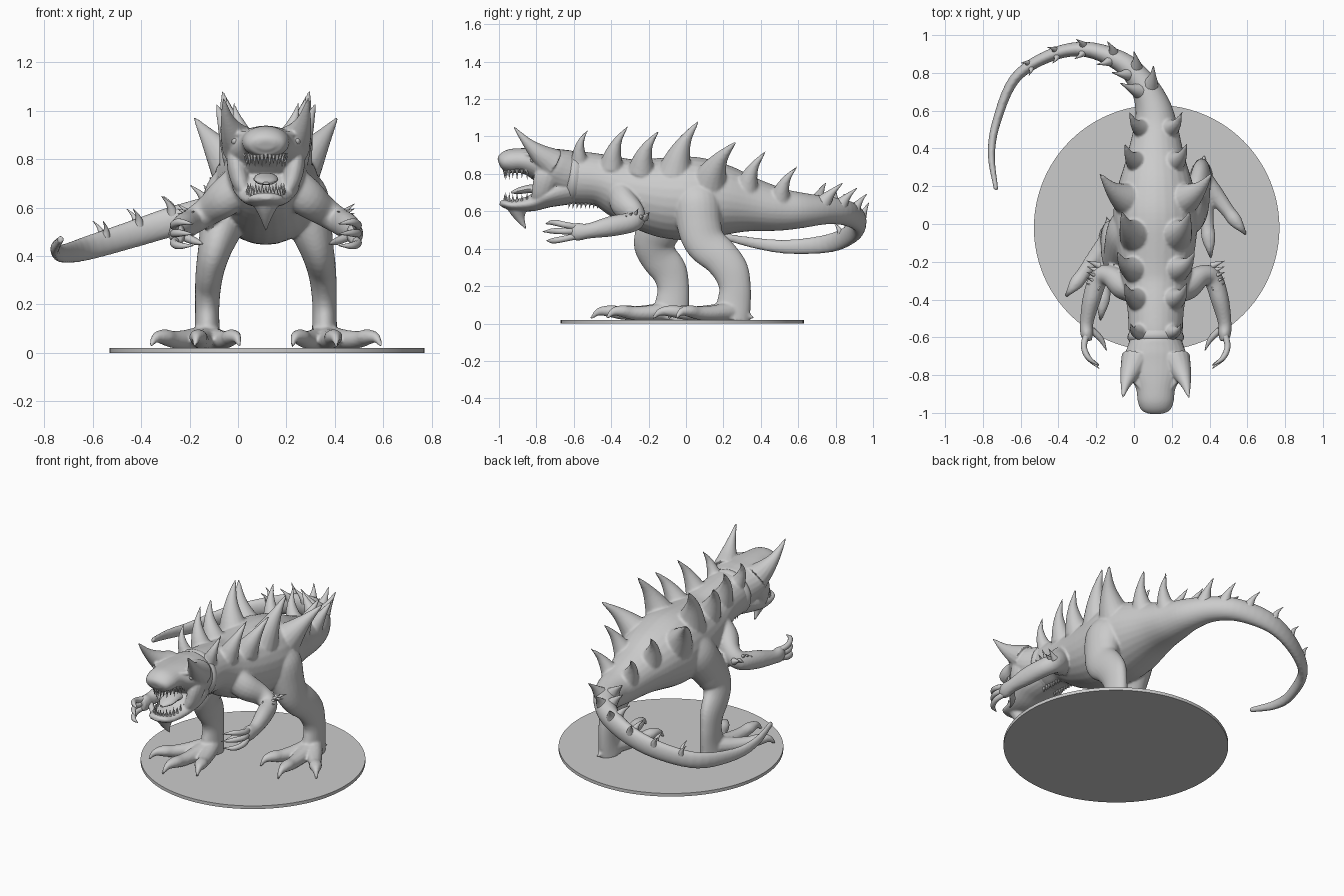
import bpy, bmesh, math
from mathutils import Vector

MID = 0.115          # x of the creature's centre plane
UP, BACK = Vector((0, 0, 1)), Vector((0, 1, 0))
SIDES = (("right", -1), ("left", 1))

default_cube = bpy.data.objects.get("Cube")
if default_cube:
    bpy.data.objects.remove(default_cube, do_unlink=True)

grey = bpy.data.materials.new("plain_grey")
grey.use_nodes = True
grey.diffuse_color = (0.6, 0.6, 0.6, 1)
grey.node_tree.nodes["Principled BSDF"].inputs["Base Color"].default_value = (0.6, 0.6, 0.6, 1)


def finish(name, bm, angle=50, fuse=0):
    """Make a smooth shaded object; fuse melts overlapping pieces into one skin."""
    bmesh.ops.recalc_face_normals(bm, faces=bm.faces)
    mesh = bpy.data.meshes.new(name)
    bm.to_mesh(mesh)
    bm.free()
    mesh.materials.append(grey)
    obj = bpy.data.objects.new(name, mesh)
    bpy.context.collection.objects.link(obj)
    bpy.ops.object.select_all(action="DESELECT")
    obj.select_set(True)
    bpy.context.view_layer.objects.active = obj
    if fuse:
        remesh = obj.modifiers.new("fuse", "REMESH")
        remesh.mode = "VOXEL"
        remesh.voxel_size = fuse
        soften = obj.modifiers.new("soften", "SMOOTH")
        soften.factor = 0.5
        soften.iterations = 4
        for modifier in ("fuse", "soften"):
            bpy.ops.object.modifier_apply(modifier=modifier)
    bpy.ops.object.shade_smooth_by_angle(angle=math.radians(angle))


def spline(points, steps):
    """Smooth curve through points of any dimension."""
    pts = [Vector(p) for p in points]
    pts = [2 * pts[0] - pts[1]] + pts + [2 * pts[-1] - pts[-2]]
    out = []
    for a, b, c, d in zip(pts, pts[1:], pts[2:], pts[3:]):
        for i in range(steps):
            t = i / steps
            out.append(b + (c - a) * (t / 2) + (2 * a - 5 * b + 4 * c - d) * (t * t / 2)
                       + (3 * b - 3 * c + d - a) * (t ** 3 / 2))
    return out + [pts[-2]]


def frames(points, steps, ref):
    """Centre, sideways axis, other axis and both radii along a path."""
    rows = spline(points, steps)
    centres = [Vector(r[:3]) for r in rows]
    for i, row in enumerate(rows):
        tangent = centres[min(i + 1, len(rows) - 1)] - centres[max(i - 1, 0)]
        across = tangent.cross(ref).normalized()
        yield centres[i], across, across.cross(tangent).normalized(), row[3], row[4]


def loft(bm, points, ref=UP, steps=5, sides=20):
    """Skin elliptical rings; each point is x, y, z, half width, half height."""
    rings = []
    for centre, across, over, wide, high in frames(points, steps, ref):
        rings.append([bm.verts.new(centre + across * max(wide, 0.001) * math.cos(a)
                                   + over * max(high, 0.001) * math.sin(a))
                      for a in (2 * math.pi * k / sides for k in range(sides))])
    for low, top in zip(rings, rings[1:]):
        for k in range(sides):
            n = (k + 1) % sides
            bm.faces.new((low[k], low[n], top[n], top[k]))
    bm.faces.new(rings[0])
    bm.faces.new(rings[-1])


def spike(bm, base, tip, radius, bend=(0, 0, 0), sides=12):
    """A flared, tapering thorn, bowed sideways by bend."""
    base, tip, bend = Vector(base), Vector(tip), Vector(bend)
    ref = BACK if abs((tip - base).normalized().y) < 0.8 else UP
    loft(bm, [(*(base.lerp(tip, t) + bend * bow), radius * r, radius * r)
              for t, bow, r in ((0, 0, 1.15), (0.3, 0.8, 0.75), (0.62, 0.9, 0.38), (1, 0, 0.06))],
         ref=ref, steps=4, sides=sides)


def across(side, d, *rest):
    return (MID + side * d, *rest)


# Round stand
bm = bmesh.new()
bmesh.ops.create_cone(bm, cap_ends=True, segments=96, radius1=0.65, radius2=0.65, depth=0.02)
bmesh.ops.translate(bm, verts=bm.verts, vec=(0.12, -0.02, 0.01))
finish("round_stand", bm, 30)

# Trunk and the curling tail
trunk = [(MID, -0.72, 0.79, 0.11, 0.1), (MID, -0.6, 0.78, 0.14, 0.14),
         (MID, -0.45, 0.765, 0.15, 0.14), (MID, -0.3, 0.71, 0.18, 0.175),
         (MID, -0.12, 0.675, 0.21, 0.215), (MID, 0.05, 0.668, 0.225, 0.222),
         (MID, 0.2, 0.658, 0.2, 0.192), (MID, 0.35, 0.635, 0.155, 0.145),
         (MID, 0.5, 0.61, 0.12, 0.115)]
tail = [(0.1, 0.62, 0.605, 0.095, 0.095), (0.04, 0.75, 0.605, 0.07, 0.075),
        (-0.07, 0.86, 0.59, 0.055, 0.068), (-0.26, 0.925, 0.545, 0.04, 0.062),
        (-0.45, 0.89, 0.485, 0.033, 0.056), (-0.63, 0.77, 0.43, 0.028, 0.05),
        (-0.725, 0.55, 0.41, 0.023, 0.038), (-0.755, 0.37, 0.43, 0.019, 0.029),
        (-0.73, 0.18, 0.47, 0.012, 0.016)]

# Back spikes: base, tip, radius, as distances from the centre plane
back_spikes = [((0.08, -0.57, 0.87), (0.135, -0.52, 1.04), 0.04),
               ((0.09, -0.4, 0.84), (0.165, -0.31, 1.055), 0.058),
               ((0.11, -0.24, 0.82), (0.205, -0.145, 1.03), 0.065),
               ((0.1, -0.06, 0.81), (0.18, 0.065, 1.08), 0.085),
               ((0.12, 0.12, 0.74), (0.295, 0.265, 0.97), 0.095),
               ((0.08, 0.32, 0.7), (0.165, 0.425, 0.92), 0.065),
               ((0.055, 0.5, 0.65), (0.14, 0.595, 0.84), 0.055)]

# Leg for a left foot that stands behind; the right foot strides forward
stride = {"left": 0.0, "right": -0.33}
leg = [(0.13, 0.05, 0.75, 0.06, 0.09), (0.155, 0.06, 0.65, 0.1, 0.125),
       (0.185, 0.072, 0.52, 0.088, 0.118), (0.21, 0.105, 0.43, 0.07, 0.11),
       (0.228, 0.185, 0.355, 0.06, 0.1), (0.238, 0.24, 0.28, 0.054, 0.095),
       (0.242, 0.262, 0.19, 0.05, 0.085), (0.242, 0.255, 0.1, 0.052, 0.092),
       (0.242, 0.24, 0.02, 0.062, 0.1)]
arm = [(0.1, -0.36, 0.7, 0.06, 0.08), (0.17, -0.33, 0.64, 0.07, 0.08),
       (0.24, -0.275, 0.585, 0.056, 0.062), (0.3, -0.285, 0.545, 0.052, 0.055),
       (0.34, -0.4, 0.52, 0.048, 0.055), (0.365, -0.52, 0.495, 0.036, 0.041),
       (0.365, -0.58, 0.49, 0.034, 0.048), (0.36, -0.62, 0.488, 0.022, 0.036)]

# Body, tail, limbs, toes and back spikes melted into one skin
body = bmesh.new()
loft(body, trunk + tail, sides=28)
for label, s in SIDES:
    for base, tip, radius in back_spikes:
        spike(body, across(s, *base), across(s, *tip), radius, (s * 0.01, -0.02, 0.01), sides=16)
    loft(body, [across(s, d, y + stride[label] * min(1, (0.78 - z) / 0.42), z, w, h)
                for d, y, z, w, h in leg], ref=BACK, sides=24)
    loft(body, [across(s, *p) for p in arm], sides=18)
    ankle = 0.25 + stride[label]
    for out, ahead in ((0.235, -0.305), (0.05, -0.43), (-0.135, -0.345)):
        loft(body, [across(s, 0.242 + out * f, ankle + ahead * f, z, w, h)
                    for f, z, w, h in ((0, 0.065, 0.055, 0.055), (0.35, 0.055, 0.046, 0.042),
                                       (0.6, 0.056, 0.037, 0.036), (0.76, 0.066, 0.037, 0.032),
                                       (0.9, 0.062, 0.02, 0.021), (1, 0.026, 0.006, 0.006))],
             sides=12)
    spike(body, across(s, 0.242, ankle + 0.04, 0.06), across(s, 0.26, ankle + 0.12, 0.025), 0.04)
finish("body_and_limbs", body, fuse=0.008)

# Neck collar
bm = bmesh.new()
loft(bm, [(MID, -0.63, 0.785, 0.135, 0.135), (MID, -0.6, 0.782, 0.15, 0.145),
          (MID, -0.56, 0.778, 0.135, 0.135)], sides=28)
finish("neck_collar", bm)

# Head: skull, lower jaw, chin spike, horns, cheeks and brows
head = bmesh.new()
loft(head, [(MID, -0.58, 0.79, 0.125, 0.12), (MID, -0.65, 0.8, 0.15, 0.13),
            (MID, -0.72, 0.825, 0.168, 0.115), (MID, -0.8, 0.855, 0.145, 0.085),
            (MID, -0.87, 0.87, 0.105, 0.068), (MID, -0.94, 0.868, 0.095, 0.064),
            (MID, -0.985, 0.86, 0.075, 0.046), (MID, -1.0, 0.855, 0.035, 0.02)], sides=28)
loft(head, [(MID, -0.6, 0.73, 0.115, 0.09), (MID, -0.73, 0.69, 0.14, 0.07),
            (MID, -0.82, 0.645, 0.11, 0.045), (MID, -0.92, 0.632, 0.085, 0.03),
            (MID, -0.97, 0.64, 0.065, 0.022), (MID, -0.995, 0.645, 0.025, 0.012)], sides=24)
spike(head, (MID, -0.9, 0.635), (MID, -0.855, 0.505), 0.06, (0, -0.012, 0))
for label, s in SIDES:
    spike(head, across(s, 0.105, -0.72, 0.86), across(s, 0.175, -0.92, 1.05), 0.072,
          (s * 0.012, -0.005, -0.012), sides=16)
    loft(head, [across(s, 0.115, -0.71, 0.86, 0.03, 0.05), across(s, 0.122, -0.745, 0.79, 0.04, 0.065),
                across(s, 0.105, -0.77, 0.71, 0.038, 0.055), across(s, 0.08, -0.79, 0.65, 0.025, 0.04)],
         ref=BACK, sides=14)
    loft(head, [across(s, 0.11, -0.74, 0.905, 0.025, 0.02), across(s, 0.112, -0.81, 0.9, 0.022, 0.016),
                across(s, 0.075, -0.87, 0.905, 0.012, 0.01)], sides=10)
finish("head", head, fuse=0.006)

bm = bmesh.new()
loft(bm, [(MID, -0.74, 0.7, 0.05, 0.03), (MID, -0.82, 0.72, 0.05, 0.024),
          (MID, -0.89, 0.71, 0.045, 0.018), (MID, -0.935, 0.7, 0.012, 0.006)], sides=14)
finish("tongue", bm)

# Teeth in two arcs
bm = bmesh.new()
for i in range(17):
    a = math.pi * (i / 16 - 0.5)
    x, y = 0.084 * math.sin(a), -0.82 - 0.15 * math.cos(a)
    size = 0.036 if i % 2 else 0.026
    spike(bm, (MID + x, y, 0.825), (MID + x * 0.95, y, 0.805 - size), 0.011, sides=6)
    spike(bm, (MID + x * 0.9, y, 0.65), (MID + x * 0.9, y, 0.665 + size), 0.01, sides=6)
finish("teeth", bm)

# Throat fringe
bm = bmesh.new()
for i in range(8):
    y = -0.62 + 0.022 * i
    for d in (-0.04, 0.04):
        spike(bm, (MID + d, y, 0.66), (MID + d, y - 0.008, 0.615), 0.014, sides=6)
finish("throat_fringe", bm)

# Thorns in pairs down the tail
bm = bmesh.new()
rings = list(frames(tail, 4, UP))
for i in range(3, 21, 3):
    centre, side, over, wide, high = rings[i]
    flow = (rings[i + 1][0] - centre).normalized()
    for s in (-1, 1):
        root = centre + side * s * wide * 0.4 + over * high * 0.5
        spike(bm, root, root + side * s * wide * 0.9 + UP * high * 1.35 + flow * wide * 1.1,
              wide * 0.55, -flow * 0.008)
finish("tail_thorns", bm)

for label, s in SIDES:
    # Eye and nostril
    for part, spot, size in (("eye", (0.126, -0.815, 0.876), 0.018),
                             ("nostril", (0.032, -0.978, 0.893), 0.011)):
        bm = bmesh.new()
        bmesh.ops.create_uvsphere(bm, u_segments=14, v_segments=8, radius=size)
        bmesh.ops.translate(bm, verts=bm.verts, vec=across(s, *spot))
        finish(label + "_" + part, bm)

    # Fingers curling inwards
    bm = bmesh.new()
    for rise, reach in ((0.04, -0.75), (0.005, -0.765), (-0.035, -0.745)):
        loft(bm, [across(s, 0.365, -0.58, 0.49 + rise * 0.6, 0.018, 0.018),
                  across(s, 0.38, -0.65, 0.488 + rise, 0.016, 0.017),
                  across(s, 0.355, -0.71, 0.488 + rise * 1.3, 0.014, 0.015),
                  across(s, 0.3, reach, 0.485 + rise * 1.2, 0.002, 0.002)], sides=10)
    loft(bm, [across(s, 0.34, -0.56, 0.48, 0.018, 0.018), across(s, 0.29, -0.61, 0.46, 0.015, 0.015),
              across(s, 0.26, -0.67, 0.45, 0.002, 0.002)], sides=10)
    finish(label + "_fingers", bm)

    # Elbow thorns
    bm = bmesh.new()
    for i in range(5):
        y = -0.34 + 0.03 * i
        spike(bm, across(s, 0.3, y, 0.565), across(s, 0.365, y + 0.025, 0.575 + 0.02 * (i % 3)), 0.018)
    finish(label + "_elbow_thorns", bm)
